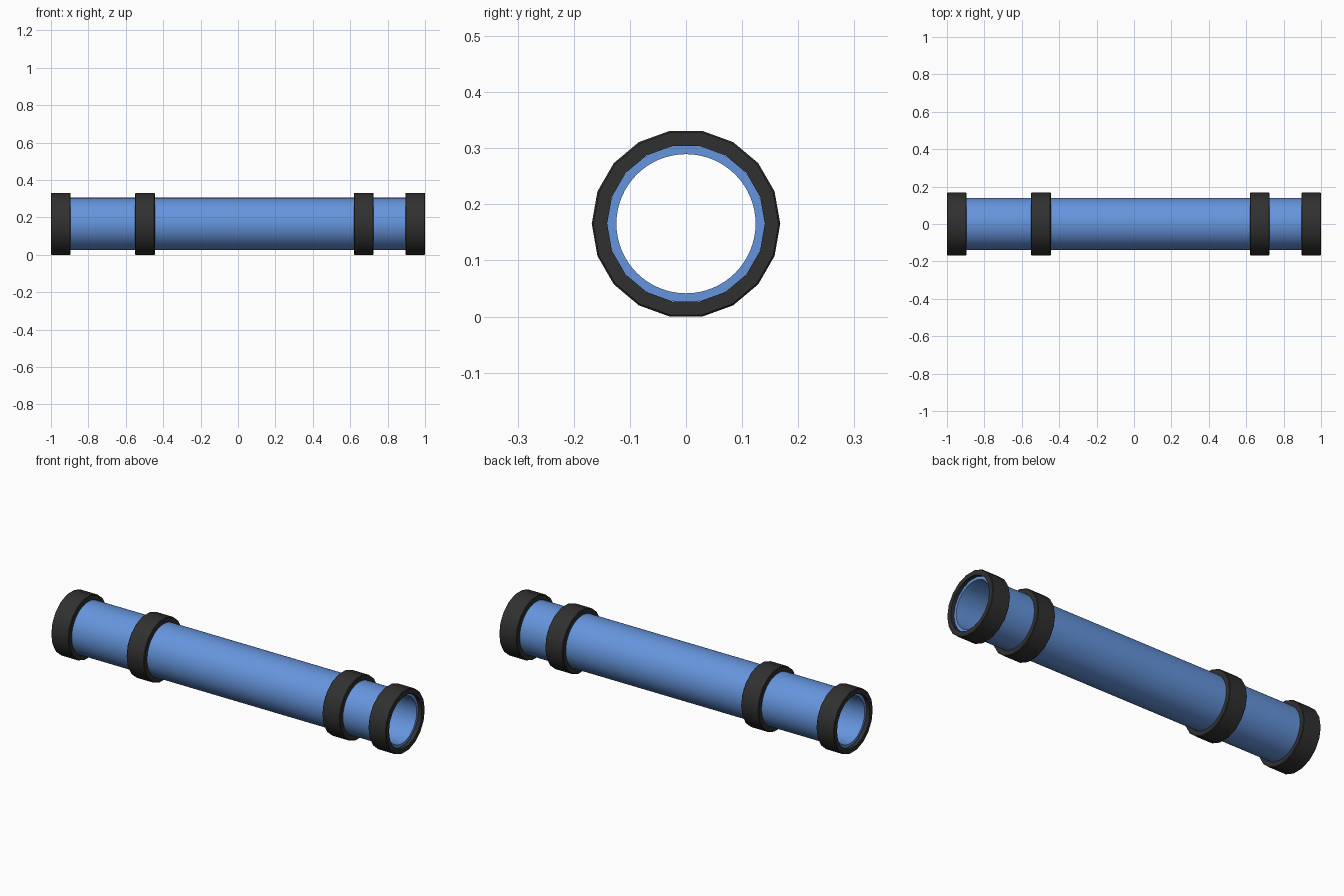
import bpy, bmesh
from math import cos, sin, pi, radians

if "Cube" in bpy.data.objects:
    bpy.data.objects.remove(bpy.data.objects["Cube"])

CZ = 0.1655  # height of the tube axis


def material(name, rgb):
    m = bpy.data.materials.new(name)
    m.diffuse_color = (*rgb, 1)
    m.use_nodes = True
    m.node_tree.nodes["Principled BSDF"].inputs["Base Color"].default_value = m.diffuse_color
    return m


def hollow_tube(name, x0, x1, r_out, r_in, sides, mat, bevel=0):
    """Ring-section tube along x, revolved from a rectangular profile."""
    b = bevel
    profile = [(x0, r_in), (x0, r_out - b), (x0 + b, r_out),
               (x1 - b, r_out), (x1, r_out - b), (x1, r_in)]
    if not b:
        profile = [(x0, r_in), (x0, r_out), (x1, r_out), (x1, r_in)]
    bm = bmesh.new()
    loops = [[bm.verts.new((x, r * cos(2 * pi * i / sides), CZ + r * sin(2 * pi * i / sides)))
              for x, r in profile] for i in range(sides)]
    n = len(profile)
    for i in range(sides):
        a, c = loops[i], loops[(i + 1) % sides]
        for j in range(n):
            k = (j + 1) % n
            bm.faces.new((a[j], a[k], c[k], c[j]))
    bmesh.ops.recalc_face_normals(bm, faces=bm.faces)
    mesh = bpy.data.meshes.new(name)
    bm.to_mesh(mesh)
    bm.free()
    mesh.materials.append(mat)
    ob = bpy.data.objects.new(name, mesh)
    bpy.context.collection.objects.link(ob)
    bpy.ops.object.select_all(action='DESELECT')
    ob.select_set(True)
    bpy.context.view_layer.objects.active = ob
    bpy.ops.object.shade_smooth_by_angle(angle=radians(30))
    return ob


blue = material("blue", (0.13, 0.30, 0.72))
black = material("black", (0.03, 0.03, 0.03))

# Main pipe, slightly recessed inside the end collars
hollow_tube("pipe", -0.98, 0.98, 0.14, 0.124, 64, blue)

# Collars: one at each end and two along the pipe
for name, x in (("left_end_collar", -0.9475), ("left_collar", -0.4975),
                ("right_collar", 0.6725), ("right_end_collar", 0.9475)):
    hollow_tube(name, x - 0.0525, x + 0.0525, 0.168, 0.1405, 18, black, 0.003)
